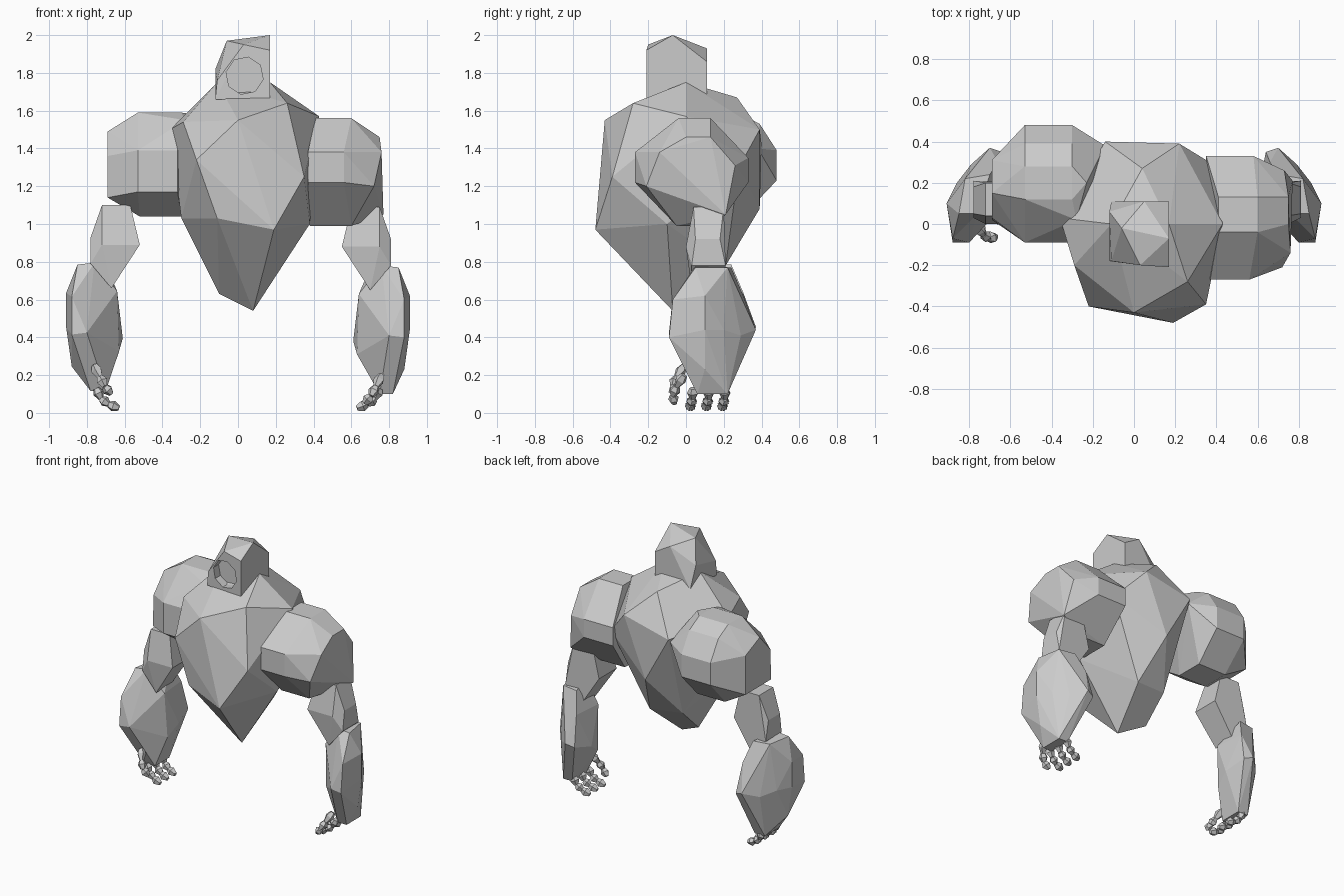
import bpy, bmesh, math
from mathutils import Vector

default_cube = bpy.data.objects.get("Cube")
if default_cube:
    bpy.data.objects.remove(default_cube, do_unlink=True)

# One stone colour for the whole figure
stone = bpy.data.materials.new("stone_grey")
stone.use_nodes = True
stone_colour = (0.6, 0.6, 0.6, 1)
stone.diffuse_color = stone_colour
stone.node_tree.nodes["Principled BSDF"].inputs["Base Color"].default_value = stone_colour


def add_hull(bm, points):
    """Wrap the points in a convex boulder inside the given mesh."""
    verts = [bm.verts.new(point) for point in points]
    result = bmesh.ops.convex_hull(bm, input=verts)
    loose = {v for v in result["geom_interior"] + result["geom_unused"]
             if isinstance(v, bmesh.types.BMVert) and not v.link_faces}
    bmesh.ops.delete(bm, geom=list(loose), context="VERTS")


def finish(name, bm):
    """Clean the facets and turn the mesh into an object."""
    bmesh.ops.dissolve_limit(bm, angle_limit=math.radians(4),
                             verts=bm.verts, edges=bm.edges)
    bmesh.ops.recalc_face_normals(bm, faces=bm.faces)
    mesh = bpy.data.meshes.new(name)
    bm.to_mesh(mesh)
    bm.free()
    mesh.materials.append(stone)
    part = bpy.data.objects.new(name, mesh)
    bpy.context.collection.objects.link(part)
    return part


def boulder(name, points):
    bm = bmesh.new()
    add_hull(bm, points)
    return finish(name, bm)


def mirrored(points, shift=(0, 0, 0)):
    return [Vector((-x, y, z)) + Vector(shift) for x, y, z in points]


def block(x_pair, y_pair, z):
    """Four corners of a level rectangle."""
    return [(x, y, z) for x in x_pair for y in y_pair]


def wall(x_pair, y, z_pair):
    """Four corners of an upright rectangle facing front or back."""
    return [(x, y, z) for x in x_pair for z in z_pair]


# Torso: a heavy wedge tapering to a low point
boulder("torso", [
    (.08, -.07, .54), (-.1, 0, .63), (.14, .21, .78), (-.1, .18, .8),
    (.19, -.48, .97), (-.11, -.4, 1.03), (-.3, -.1, 1.03), (.38, -.1, 1),
    (-.22, -.4, 1.34), (0, -.43, 1.55), (.35, -.39, 1.25), (.26, -.28, 1.64),
    (-.29, -.2, 1.54), (-.36, .03, 1.5), (-.33, 0, 1.28), (.43, 0, 1.57),
    (-.11, 0, 1.75), (.17, 0, 1.75), (.04, .27, 1.67),
    (-.14, .4, 1.42), (.22, .39, 1.5), (.4, .28, 1.3), (.05, .39, 1.08),
])

# Head: a crooked block with a round socket cut into the face
head = boulder("head", [
    (-.12, -.18, 1.66), (.17, -.21, 1.66), (-.11, -.18, 1.76),
    (.03, -.2, 1.95), (.17, -.21, 1.92), (.17, -.07, 2), (-.06, -.02, 1.97),
    (-.12, .06, 1.82), (.05, .11, 1.93), (.17, .11, 1.86),
    (-.11, .11, 1.66), (.17, .11, 1.66),
])
bpy.ops.mesh.primitive_cylinder_add(vertices=8, radius=.1, depth=.2,
                                    location=(.035, -.23, 1.785),
                                    rotation=(math.pi / 2, .2, 0))
socket_cutter = bpy.context.object
socket_cutter.name = "socket_cutter"
socket_cutter.data.materials.append(stone)
socket_cutter.hide_render = True
socket_cutter.hide_viewport = True
socket_cutter.display_type = "WIRE"
cut = head.modifiers.new("eye_socket", "BOOLEAN")
cut.operation = "DIFFERENCE"
cut.solver = "EXACT"
cut.object = socket_cutter

# Shoulders: two different faceted boulders
boulder("left_shoulder",
        block((.41, .6), (-.04, .13), 1.56)
        + block((.38, .6), (-.05, .15), .99)
        + wall((.37, .56), -.27, (1.22, 1.38))
        + wall((.35, .58), .33, (1.22, 1.35))
        + [(.75, 0, 1.46), (.75, .13, 1.46), (.76, -.14, 1.38),
           (.72, -.21, 1.2), (.77, .21, 1.05), (.73, .26, 1.31)])
boulder("right_shoulder",
        block((-.53, -.3), (.12, .28), 1.59)
        + block((-.52, -.3), (.1, .3), 1.04)
        + wall((-.53, -.32), -.09, (1.17, 1.39))
        + wall((-.53, -.3), .48, (1.23, 1.39))
        + wall((-.53, -.3), .39, (1.53,))
        + block((-.69,), (.02, .31), 1.14)
        + [(-.69, .15, 1.49), (-.69, .31, 1.42), (-.69, .03, 1.36),
           (-.28, .02, 1.55), (-.23, .2, 1.58),
           (-.14, .38, 1.4), (-.15, .24, 1.4)])

# Upper arms: short lumps, the right one set slightly inward
upper_arm = (block((.6, .75), (.04, .2), 1.09)
             + block((.55,), (0, .2), .88)
             + block((.81,), (.05, .18), .92)
             + block((.81,), (.03, .21), .78)
             + block((.7,), (.03, .2), .65)
             + [(.75, 0, .88)])
boulder("left_upper_arm", upper_arm)
boulder("right_upper_arm", mirrored(upper_arm, (.03, 0, .01)))

# Forearms: large slabs, turned so the back edge swings inward
forearm = [
    (.76, .05, .78), (.85, .05, .77), (.82, .22, .77), (.7, .24, .77),
    (.88, -.07, .6), (.8, -.09, .41), (.88, -.09, .4),
    (.91, .1, .62), (.91, .1, .44), (.86, .2, .44), (.88, .1, .23),
    (.7, .37, .44), (.64, .35, .42), (.79, .29, .41), (.66, .3, .63),
    (.61, .2, .38), (.64, .08, .63), (.63, .1, .31),
]
boulder("left_forearm", forearm + block((.75, .82), (.06, .22), .1))
boulder("right_forearm", mirrored(forearm + block((.7, .78), (.06, .22), .1),
                                  (0, 0, .015)))


def knuckle(bm, start, end, radius):
    """A pebble with five sides, stretched between two points."""
    start, end = Vector(start), Vector(end)
    turn = (end - start).to_track_quat("Z", "Y")
    points = []
    for along, width in ((0, .6), (.45, 1), (1, .5)):
        centre = start.lerp(end, along)
        for side in range(5):
            angle = math.tau * side / 5
            spoke = Vector((math.cos(angle), math.sin(angle), 0))
            points.append(centre + turn @ spoke * radius * width)
    add_hull(bm, points)


# Hands: three pebbles for each digit, curling inward; the left thumb hangs lower
finger = [(.75, 0, .13), (.725, 0, .075), (.685, -.01, .045), (.63, -.015, .025)]
thumb = [(.76, -.01, .25), (.73, -.05, .19), (.705, -.07, .14), (.67, -.06, .1)]
for side_name, side, thumb_drop in (("left", 1, .05), ("right", -1, 0)):
    digits = [("thumb", [Vector(p) - Vector((0, 0, thumb_drop)) for p in thumb])]
    for number in range(3):
        shift = Vector((0, .035 + .085 * number, 0))
        digits.append((f"finger_{number + 1}", [Vector(p) + shift for p in finger]))
    for digit_name, path in digits:
        joints = path if side > 0 else mirrored(path)
        bm = bmesh.new()
        for start, end in zip(joints, joints[1:]):
            knuckle(bm, start, end, .03)
        finish(f"{side_name}_{digit_name}", bm)
